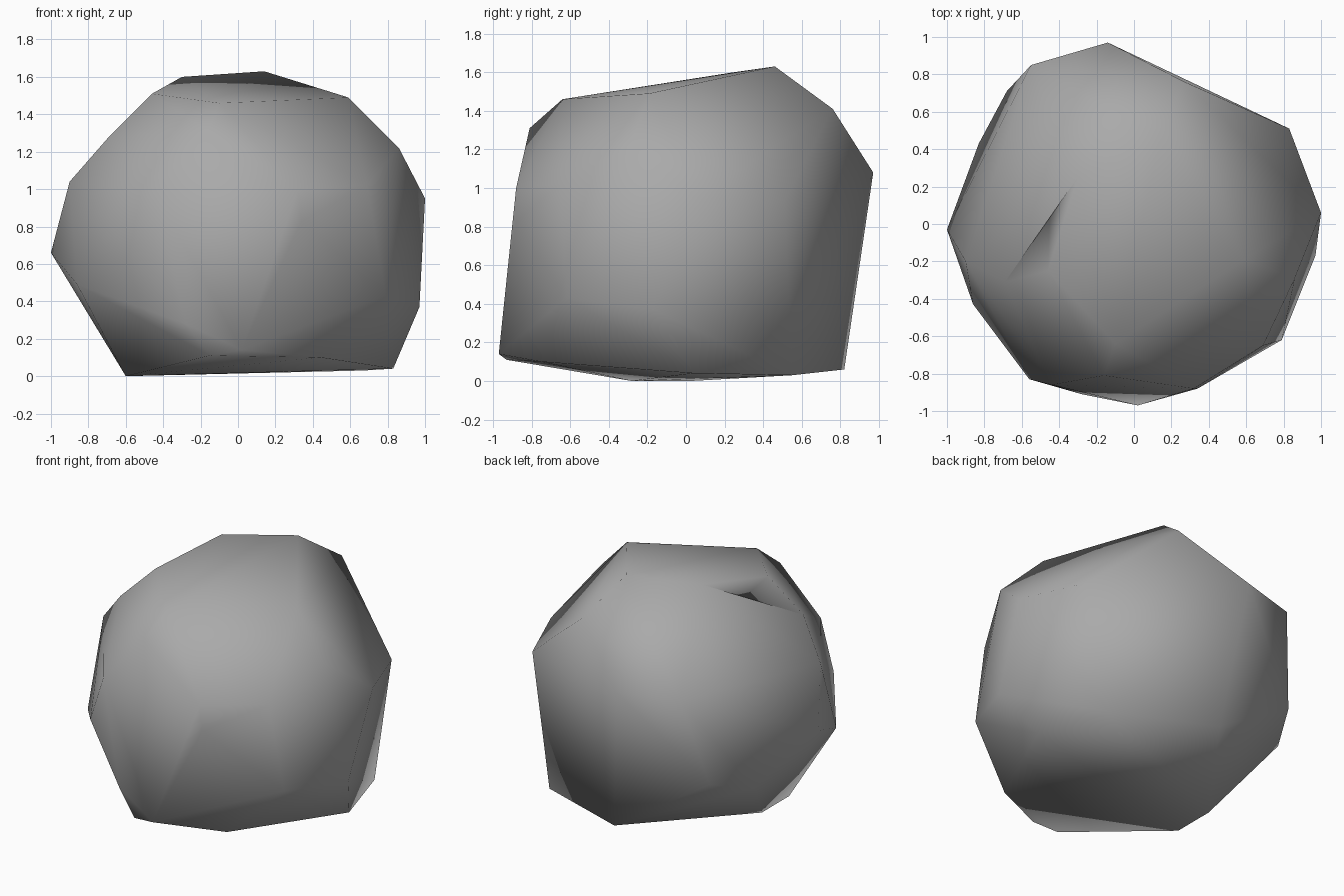
import bpy
import bmesh
from mathutils import Vector

# Remove the default object
default_cube = bpy.data.objects.get("Cube")
if default_cube:
    bpy.data.objects.remove(default_cube, do_unlink=True)


def flat_material(name, colour):
    """One plain colour for viewport and render."""
    material = bpy.data.materials.new(name)
    material.use_nodes = True
    material.diffuse_color = colour
    material.node_tree.nodes["Principled BSDF"].inputs["Base Color"].default_value = colour
    return material


# Corners of the boulder, grouped by the side they shape
base_corners = [
    (-.6, -.28, 0), (-.6, .02, 0), (-.15, -.93, .11), (.02, -.97, .14),
    (.44, -.75, .1), (.83, .04, .04), (.67, .55, .03), (-.02, .82, .06),
]
front_corners = [
    (-.56, -.83, .65), (-.44, -.86, .98), (.32, -.88, 1), (.34, -.88, .83),
    (.79, -.62, .43), (-.16, -.81, 1.31), (.69, -.65, 1.02), (-.28, -.91, .28),
]
left_corners = [
    (.97, -.17, .37), (1, .06, .95), (.83, .51, .93), (.86, -.29, 1.22),
]
back_corners = [
    (-.14, .97, 1.08), (-.55, .85, 1.08), (-.68, .71, .48), (.27, .76, 1.41),
]
right_corners = [
    (-1, -.03, .66), (-.83, .43, .39), (-.86, -.43, .49), (-.9, -.2, 1.04),
    (-.69, -.31, 1.28),
]
shoulder, front_ridge, back_ridge = (-.46, -.25, 1.51), (-.1, -.64, 1.46), (-.3, .25, 1.6)
crown_corners = [shoulder, front_ridge, back_ridge, (.59, -.19, 1.49), (.14, .46, 1.63)]
valley_floor = (-.45, .1, 1.44)


def sink_edge(bm, start, end, floor):
    """Split the edge between two corners and sink its middle to the floor."""
    middle = (Vector(start) + Vector(end)) / 2

    def distance(edge):
        return ((edge.verts[0].co + edge.verts[1].co) / 2 - middle).length

    edge = min(bm.edges, key=distance)
    split = bmesh.ops.subdivide_edges(bm, edges=[edge], cuts=1)
    for item in split["geom_inner"]:
        if isinstance(item, bmesh.types.BMVert):
            item.co = floor
    bmesh.ops.triangulate(bm, faces=bm.faces)


def build_hull(name, corner_groups, material):
    """Wrap the corners in a closed faceted skin with a valley in its crown."""
    bm = bmesh.new()
    for group in corner_groups:
        for corner in group:
            bm.verts.new(corner)
    hull = bmesh.ops.convex_hull(bm, input=bm.verts)
    unused = {item for item in hull["geom_interior"] + hull["geom_unused"]
              if isinstance(item, bmesh.types.BMVert)}
    bmesh.ops.delete(bm, geom=list(unused), context="VERTS")
    sink_edge(bm, shoulder, back_ridge, valley_floor)
    bmesh.ops.recalc_face_normals(bm, faces=bm.faces)
    for face in bm.faces:
        face.smooth = True
    mesh = bpy.data.meshes.new(name)
    bm.to_mesh(mesh)
    bm.free()
    mesh.materials.append(material)
    boulder = bpy.data.objects.new(name, mesh)
    bpy.context.collection.objects.link(boulder)


stone_grey = flat_material("stone_grey", (.4, .4, .4, 1))
build_hull(
    "boulder",
    [base_corners, front_corners, left_corners, back_corners, right_corners, crown_corners],
    stone_grey,
)
